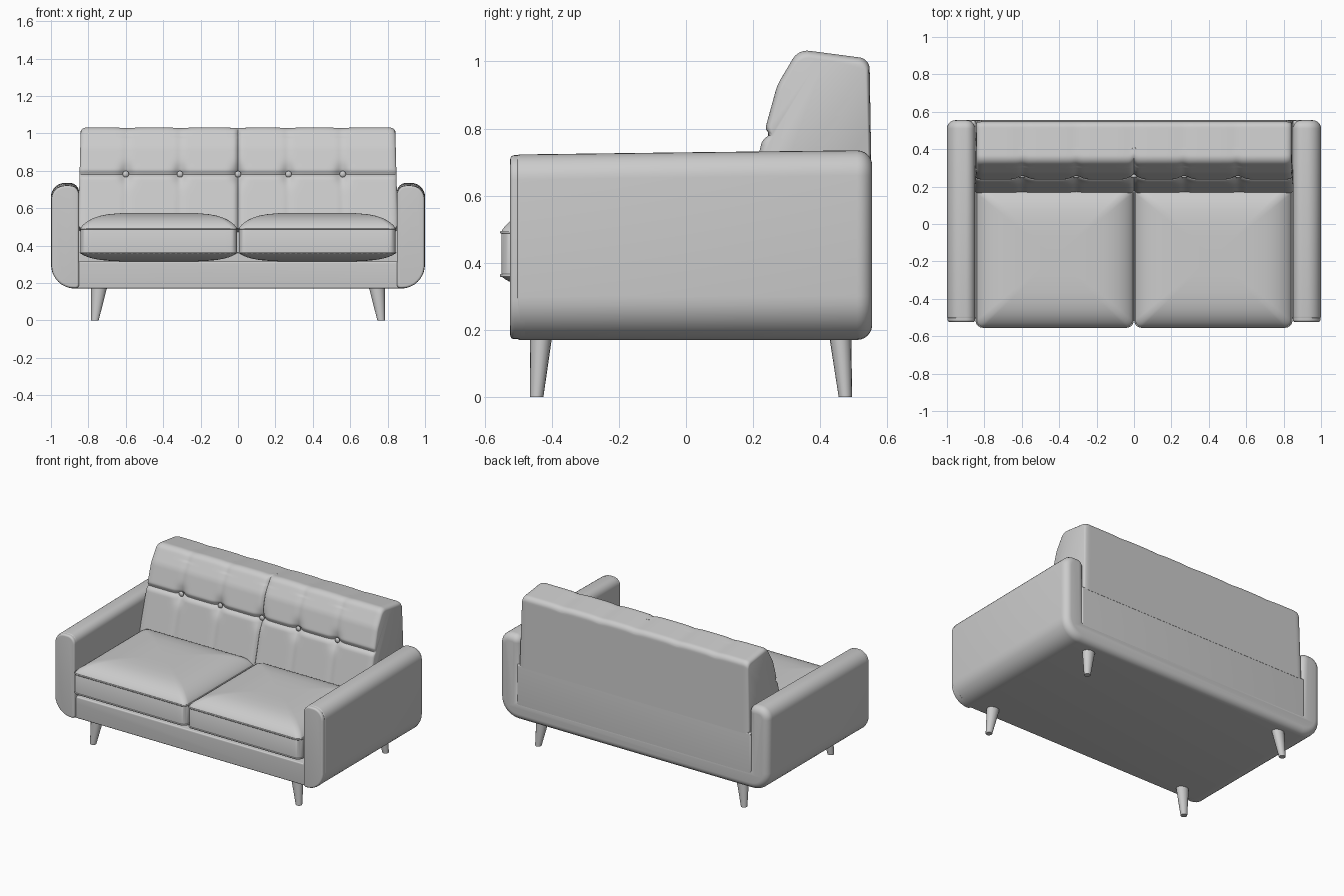
import bpy, bmesh, math
from mathutils import Vector

cube = bpy.data.objects.get("Cube")
if cube:
    bpy.data.objects.remove(cube, do_unlink=True)

fabric = bpy.data.materials.new("light grey")
fabric.use_nodes = True
grey = (0.6, 0.6, 0.6, 1)
fabric.diffuse_color = grey
fabric.node_tree.nodes["Principled BSDF"].inputs["Base Color"].default_value = grey


def finish(name, bm, angle=40):
    bmesh.ops.recalc_face_normals(bm, faces=bm.faces)
    mesh = bpy.data.meshes.new(name)
    bm.to_mesh(mesh)
    bm.free()
    ob = bpy.data.objects.new(name, mesh)
    bpy.context.collection.objects.link(ob)
    mesh.materials.append(fabric)
    bpy.ops.object.select_all(action='DESELECT')
    ob.select_set(True)
    bpy.context.view_layer.objects.active = ob
    bpy.ops.object.shade_smooth_by_angle(angle=math.radians(angle))
    return ob


def loft(name, rings, angle=40):
    """Skin closed rings of equal length and cap both ends."""
    bm = bmesh.new()
    loops = [[bm.verts.new(p) for p in ring] for ring in rings]
    n = len(loops[0])
    for a, b in zip(loops, loops[1:]):
        for i in range(n):
            j = (i + 1) % n
            bm.faces.new((a[i], a[j], b[j], b[i]))
    bm.faces.new(loops[0])
    bm.faces.new(loops[-1])
    return finish(name, bm, angle)


def rounded(corners, steps=8):
    """Polygon from (a, b, radius) corners, with rounded corners."""
    out = []
    for i, (a, b, r) in enumerate(corners):
        p = Vector((a, b))
        if r == 0:
            out.append(p)
            continue
        u = (Vector(corners[i - 1][:2]) - p).normalized()
        v = (Vector(corners[(i + 1) % len(corners)][:2]) - p).normalized()
        half = u.angle(v) / 2
        centre = p + (u + v).normalized() * (r / math.sin(half))
        s = p + u * (r / math.tan(half)) - centre
        e = p + v * (r / math.tan(half)) - centre
        turn = math.pi - 2 * half
        for k in range(steps + 1):
            t = k / steps
            out.append(centre + (s * math.sin((1 - t) * turn) + e * math.sin(t * turn)) / math.sin(turn))
    return out


def inset(poly, d):
    """Move a counter-clockwise polygon inwards by d."""
    out = []
    for i, p in enumerate(poly):
        u = (p - poly[i - 1]).normalized()
        v = (poly[(i + 1) % len(poly)] - p).normalized()
        n1, n2 = Vector((-u.y, u.x)), Vector((-v.y, v.x))
        out.append(p + (n1 + n2) * (d / (1 + n1.dot(n2))))
    return out


def prism_y(name, poly, stations):
    """Extrude an x-z profile along y, inset at each (y, inset) station."""
    rings = []
    for y, d in stations:
        ring = []
        for p in inset(poly, d):
            slope = 0.013 * max(0, 0.45 - y) if p.y > 0.6 else 0
            ring.append((p.x, y, p.y - slope))
        rings.append(ring)
    return loft(name, rings)


def round_end(y, r, side):
    """Stations for a rounded end whose outermost point is at y."""
    angles = [math.pi / 2 * k / 6 for k in range(7)]
    return [(y - side * r * (1 - math.sin(a)), r * (1 - math.cos(a))) for a in angles]


# Base and arms as one U-shaped body
body = rounded([(-1, .17, .13), (1, .17, .13), (1, .735, .075), (.85, .735, .05),
                (.85, .315, 0), (-.85, .315, 0), (-.85, .735, .05), (-1, .735, .075)])
prism_y("base_and_arms", body,
        round_end(-.505, .01, -1)[::-1] + [(0, 0)] + round_end(.555, .045, 1))

# Front facings of the arms
facing = rounded([(.85, .172, .02), (.997, .172, .12), (.997, .733, .073), (.85, .733, .05)])
for side, name in ((1, "left_arm_facing"), (-1, "right_arm_facing")):
    poly = facing if side > 0 else [Vector((-p.x, p.y)) for p in reversed(facing)]
    prism_y(name, poly, round_end(-.524, .012, -1)[::-1] + [(-.48, 0)])

# Back panel between the arms
panel = rounded([(-.87, .22, 0), (.87, .22, 0), (.87, .545, 0), (-.87, .545, 0)])
prism_y("back_panel", panel, [(.3, 0)] + round_end(.554, .01, 1))

# Tufted back cushion
BUTTONS = (-.6, -.31, 0, .27, .56)
SEAM = .782


def bump(t, width):
    return math.exp(-(t / width) ** 2)


def subdivide(poly, step):
    out = []
    for i, p in enumerate(poly):
        q = poly[(i + 1) % len(poly)]
        n = max(1, math.ceil((q - p).length / step))
        out += [p.lerp(q, k / n) for k in range(n)]
    return out


profile = subdivide(rounded([(.555, .535, 0), (.547, 1.008, .035), (.335, 1.036, .05),
                             (.272, .93, .15), (.228, .77, .05), (.16, .49, 0), (.3, .47, 0)]), .01)


def back_ring(x, shrink):
    ring = []
    for p in profile:
        y, z = p
        if y < .4:
            dz = z - SEAM
            depth = .016 * bump(dz, .012)
            depth += sum(.022 * bump(x - b, .035) * bump(dz, .05)
                         + .004 * bump(x - b, .02) for b in BUTTONS)
            depth += .014 * bump(x, .008)
            y += depth
        if z > .98:
            z -= .004 * sum(bump(x - b, .05) for b in BUTTONS)
        y = .42 + (y - .42) * (1 - shrink)
        z = .74 + (z - .74) * (1 - shrink)
        ring.append((x * (1 - .03 * max(0, z - .55)), y, z))
    return ring


xs = [-.82 + 1.64 * k / 160 for k in range(161)]
ends = [(.83, .006), (.842, .02), (.85, .045), (.853, .075)]
sections = [(-x, s) for x, s in reversed(ends)] + [(x, 0) for x in xs] + ends
loft("back_cushion", [back_ring(x, s) for x, s in sections], 50)

# Buttons along the seam
for i, b in enumerate(BUTTONS):
    bm = bmesh.new()
    bmesh.ops.create_uvsphere(bm, u_segments=16, v_segments=10, radius=.017)
    bmesh.ops.scale(bm, vec=(1, .6, 1), verts=bm.verts)
    bmesh.ops.translate(bm, vec=(b, .255, SEAM), verts=bm.verts)
    finish(f"button_{i + 1}", bm)


# Crowned seat cushions with piping
def seat_cushion(side, name):
    cx, cy, hx, hy = side * .424, -.175, .418, .375
    plan = rounded([(-hx, -hy, .035), (hx, -hy, .035), (hx, hy, .035), (-hx, hy, .035)])
    plan = subdivide(plan, .03)

    def ring(f, z):
        return [(cx + p.x * f, cy + p.y * f, z) for p in plan]

    rings = []
    fractions = (.1, .3, .5, .65, .75, .83, .89, .94, .97, .99, 1)
    for f in fractions:
        rings.append(ring(f, .36 - .045 * (1 - f ** 5) ** .8))
    for f in reversed(fractions):
        rings.append(ring(f, .493 + .082 * (1 - f ** 5) ** .8))
    loft(name, rings, 35)
    for label, z in (("lower", .362), ("upper", .491)):
        curve = bpy.data.curves.new(f"{name}_{label}_piping", 'CURVE')
        curve.dimensions = '3D'
        curve.bevel_depth = .005
        curve.bevel_resolution = 1
        line = curve.splines.new('POLY')
        line.points.add(len(plan) - 1)
        for pt, co in zip(line.points, ring(1, z)):
            pt.co = (*co, 1)
        line.use_cyclic_u = True
        curve.materials.append(fabric)
        bpy.context.collection.objects.link(bpy.data.objects.new(curve.name, curve))


seat_cushion(1, "left_seat_cushion")
seat_cushion(-1, "right_seat_cushion")


# Tapered legs
def leg(name, side, top_y, foot_y):
    rings = []
    for x, y, z, rx, ry in ((.765, foot_y, 0, .02, .02), (.742, top_y, .18, .043, .033)):
        turns = [2 * math.pi * k / 16 for k in range(16)]
        rings.append([(side * x + rx * math.cos(a), y + ry * math.sin(a), z) for a in turns])
    loft(name, rings)


for side, word in ((1, "left"), (-1, "right")):
    leg(f"front_{word}_leg", side, -.432, -.445)
    leg(f"back_{word}_leg", side, .46, .475)
